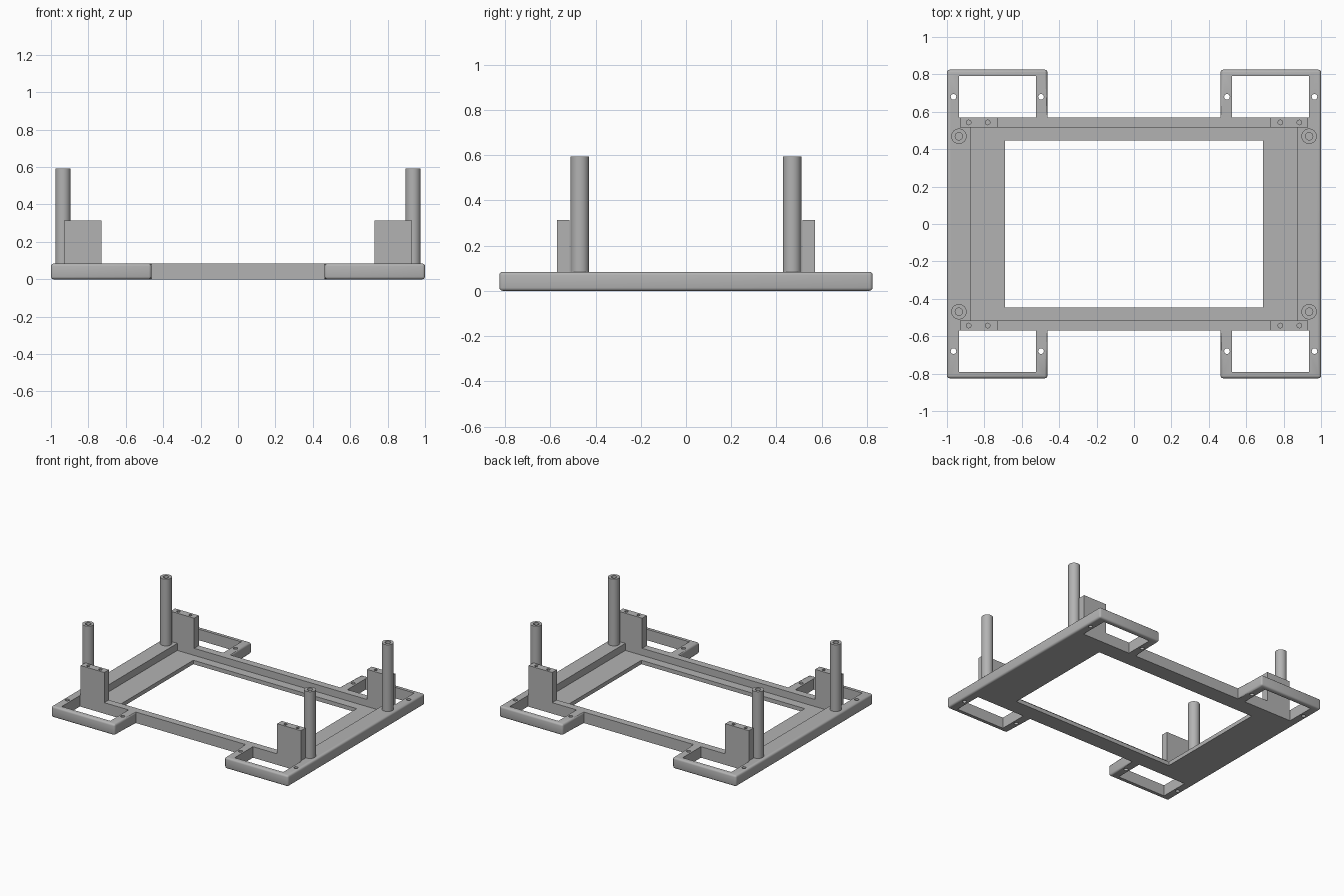
import bpy, bmesh, math
from mathutils import Vector, Matrix

old = bpy.data.objects.get("Cube")
if old:
    bpy.data.objects.remove(old, do_unlink=True)

grey = bpy.data.materials.new("plain grey")
grey.use_nodes = True
colour = (0.45, 0.45, 0.45, 1)
grey.diffuse_color = colour
grey.node_tree.nodes["Principled BSDF"].inputs["Base Color"].default_value = colour

DECK = 0.084
FLOOR = 0.03
CORNERS = [(sx, sy) for sx in (-1, 1) for sy in (-1, 1)]


def finish(name, bm):
    bmesh.ops.recalc_face_normals(bm, faces=bm.faces)
    mesh = bpy.data.meshes.new(name)
    bm.to_mesh(mesh)
    bm.free()
    mesh.materials.append(grey)
    obj = bpy.data.objects.new(name, mesh)
    bpy.context.collection.objects.link(obj)
    return obj


def add_box(bm, x0, x1, y0, y1, z0, z1):
    size = Vector((abs(x1 - x0), abs(y1 - y0), abs(z1 - z0)))
    middle = Vector((x0 + x1, y0 + y1, z0 + z1)) / 2
    bmesh.ops.create_cube(bm, size=1, matrix=Matrix.Translation(middle) @ Matrix.Diagonal(size).to_4x4())


def add_rod(bm, x, y, z0, z1, radius, sides=24):
    bmesh.ops.create_cone(bm, cap_ends=True, segments=sides, radius1=radius, radius2=radius,
                          depth=z1 - z0, matrix=Matrix.Translation((x, y, (z0 + z1) / 2)))


def activate(obj):
    bpy.ops.object.select_all(action='DESELECT')
    obj.select_set(True)
    bpy.context.view_layer.objects.active = obj


def cut(obj, bm):
    cutter = finish("cutter", bm)
    cutter.hide_render = True
    mod = obj.modifiers.new("cut", 'BOOLEAN')
    mod.operation, mod.solver, mod.object = 'DIFFERENCE', 'EXACT', cutter
    activate(obj)
    bpy.ops.object.modifier_apply(modifier=mod.name)
    bpy.data.objects.remove(cutter, do_unlink=True)


def smooth(obj):
    activate(obj)
    bpy.ops.object.shade_smooth_by_angle(angle=math.radians(35))


# Base plate: outline with four corner ears, softened outer edges
quarter = [(1, 0.825), (0.463, 0.825), (0.463, 0.57)]
outline = quarter + [(-x, y) for x, y in reversed(quarter)]
outline += [(-x, -y) for x, y in outline]
bm = bmesh.new()
base = bm.faces.new([bm.verts.new((x, y, 0)) for x, y in outline])
side = bmesh.ops.extrude_face_region(bm, geom=[base])
bmesh.ops.translate(bm, vec=(0, 0, DECK), verts=[v for v in side["geom"] if isinstance(v, bmesh.types.BMVert)])
bmesh.ops.recalc_face_normals(bm, faces=bm.faces)
inner = lambda e: all(abs(abs(v.co.x) - 0.463) < 0.01 and abs(v.co.y) < 0.6 for v in e.verts)
edges = [e for e in bm.edges if not inner(e)]
bmesh.ops.bevel(bm, geom=edges, offset=0.014, segments=3, profile=0.5, affect='EDGES')
frame = finish("base_frame", bm)

# Stepped central window
for x, y, z in ((0.873, 0.515, FLOOR), (0.69, 0.447, -0.1)):
    bm = bmesh.new()
    add_box(bm, -x, x, -y, y, z, 0.2)
    cut(frame, bm)

# Ear openings and screw holes
bm = bmesh.new()
for sx, sy in CORNERS:
    add_box(bm, sx * 0.935, sx * 0.525, sy * 0.57, sy * 0.79, -0.1, 0.2)
    for x in (0.965, 0.497):
        add_rod(bm, sx * x, sy * 0.68, -0.1, 0.2, 0.015, 16)
cut(frame, bm)
smooth(frame)

# Corner posts and upright tabs, each with blind holes in the top
for sx, sy in CORNERS:
    place = ("back" if sy > 0 else "front") + ("_left" if sx > 0 else "_right")
    x, y = sx * 0.936, sy * 0.469
    bm = bmesh.new()
    add_rod(bm, x, y, DECK - 0.01, 0.593, 0.041, 32)
    post = finish(place + "_post", bm)
    bm = bmesh.new()
    add_rod(bm, x, y, 0.45, 0.7, 0.02)
    cut(post, bm)
    smooth(post)

    bm = bmesh.new()
    add_box(bm, sx * 0.93, sx * 0.73, sy * 0.515, sy * 0.57, DECK - 0.03, 0.314)
    tab = finish(place + "_tab", bm)
    bm = bmesh.new()
    for hole in (0.884, 0.782):
        add_rod(bm, sx * hole, sy * 0.543, 0.22, 0.4, 0.013, 8)
    cut(tab, bm)
    smooth(tab)
